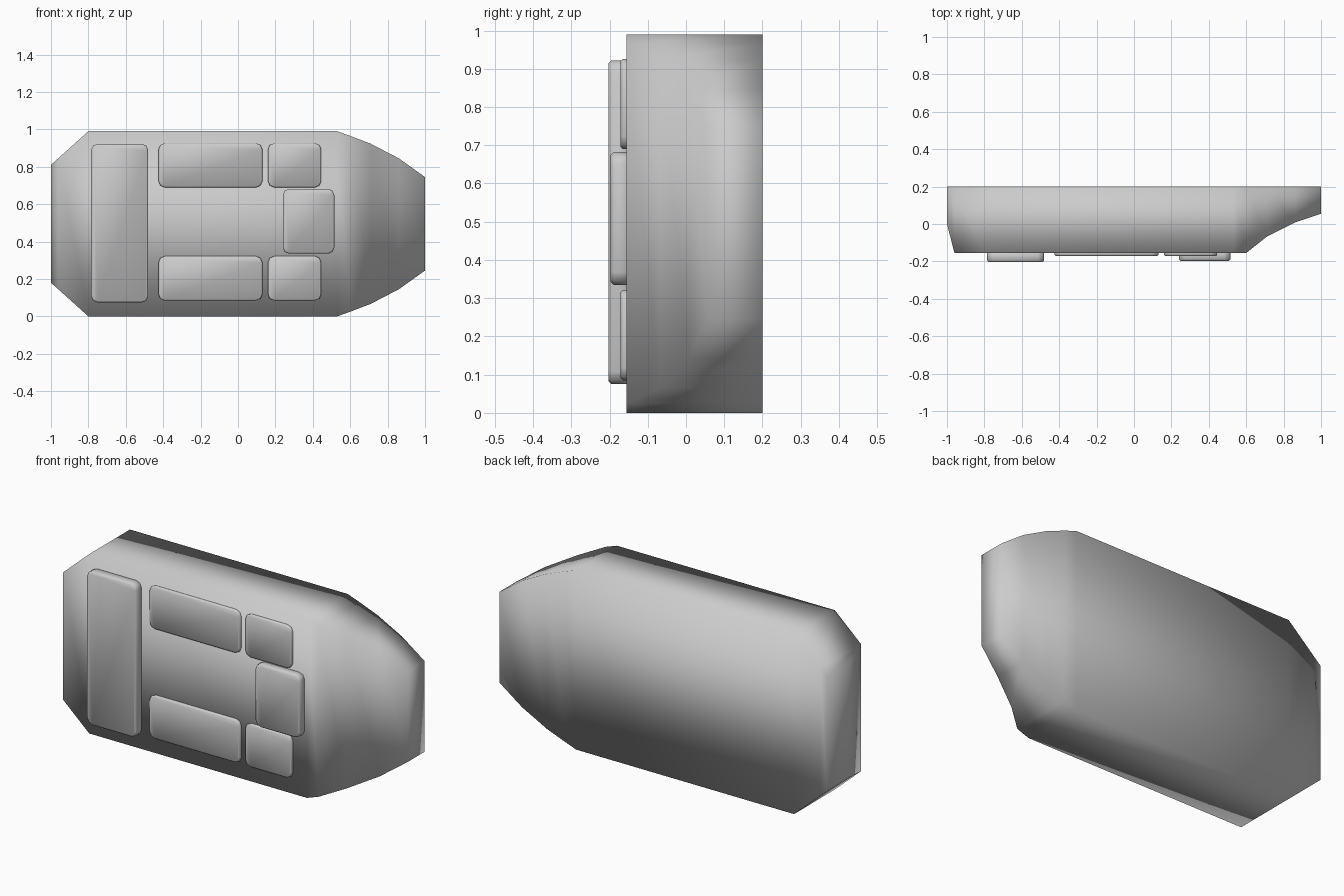
import bpy, bmesh
from mathutils import Vector

if "Cube" in bpy.data.objects:
    bpy.data.objects.remove(bpy.data.objects["Cube"])

TOP = 0.99
BACK = 0.2
FRONT = -0.155


def finish(bm, name):
    bmesh.ops.recalc_face_normals(bm, faces=bm.faces)
    for f in bm.faces:
        f.smooth = True
    mesh = bpy.data.meshes.new(name)
    bm.to_mesh(mesh)
    bm.free()
    obj = bpy.data.objects.new(name, mesh)
    bpy.context.collection.objects.link(obj)
    return obj


# Hull: rectangular sections lofted along x (x, side inset in z, front y)
stations = [(-1.0, 0.18, 0.0), (-0.96, 0.144, FRONT), (-0.8, 0.0, FRONT),
            (0.53, 0.0, FRONT), (0.6, 0.025, FRONT), (0.71, 0.067, -0.068),
            (0.86, 0.145, 0.008), (1.0, 0.245, 0.055)]
bm = bmesh.new()
rings = []
for x, inset, front in stations:
    section = [(front, inset), (BACK, inset), (BACK, TOP - inset), (front, TOP - inset)]
    rings.append([bm.verts.new((x, y, z)) for y, z in section])
for a, b in zip(rings, rings[1:]):
    for i in range(4):
        j = (i + 1) % 4
        bm.faces.new((a[i], a[j], b[j], b[i]))
bm.faces.new(rings[0])
bm.faces.new(rings[-1])
finish(bm, "hull")


# Raised panels: boxes with rounded corners and a softened front rim
def panel(name, x0, x1, z0, z1, front, rim):
    bm = bmesh.new()
    bmesh.ops.create_cube(bm, size=1.0)
    back = FRONT + 0.02
    centre = Vector(((x0 + x1) / 2, (front + back) / 2, (z0 + z1) / 2))
    size = Vector((x1 - x0, back - front, z1 - z0))
    for v in bm.verts:
        v.co = centre + Vector(a * b for a, b in zip(v.co, size))
    corners = [e for e in bm.edges
               if abs(e.verts[0].co.y - e.verts[1].co.y) > 0.001]
    bmesh.ops.bevel(bm, geom=corners, offset=0.033, segments=2,
                    profile=0.5, affect='EDGES')
    front_edges = [e for e in bm.edges
                   if all(abs(v.co.y - front) < 1e-4 for v in e.verts)]
    bmesh.ops.bevel(bm, geom=front_edges, offset=rim, segments=1,
                    affect='EDGES')
    return finish(bm, name)


panel("rear_panel", -0.785, -0.48, 0.075, 0.922, -0.203, 0.008)
panel("centre_panel", 0.24, 0.515, 0.335, 0.682, -0.197, 0.008)
for side, z0, z1 in (("lower", 0.085, 0.322), ("upper", 0.69, 0.926)):
    panel(side + "_long_panel", -0.425, 0.13, z0, z1, -0.171, 0.006)
    panel(side + "_short_panel", 0.16, 0.445, z0, z1, -0.171, 0.006)
